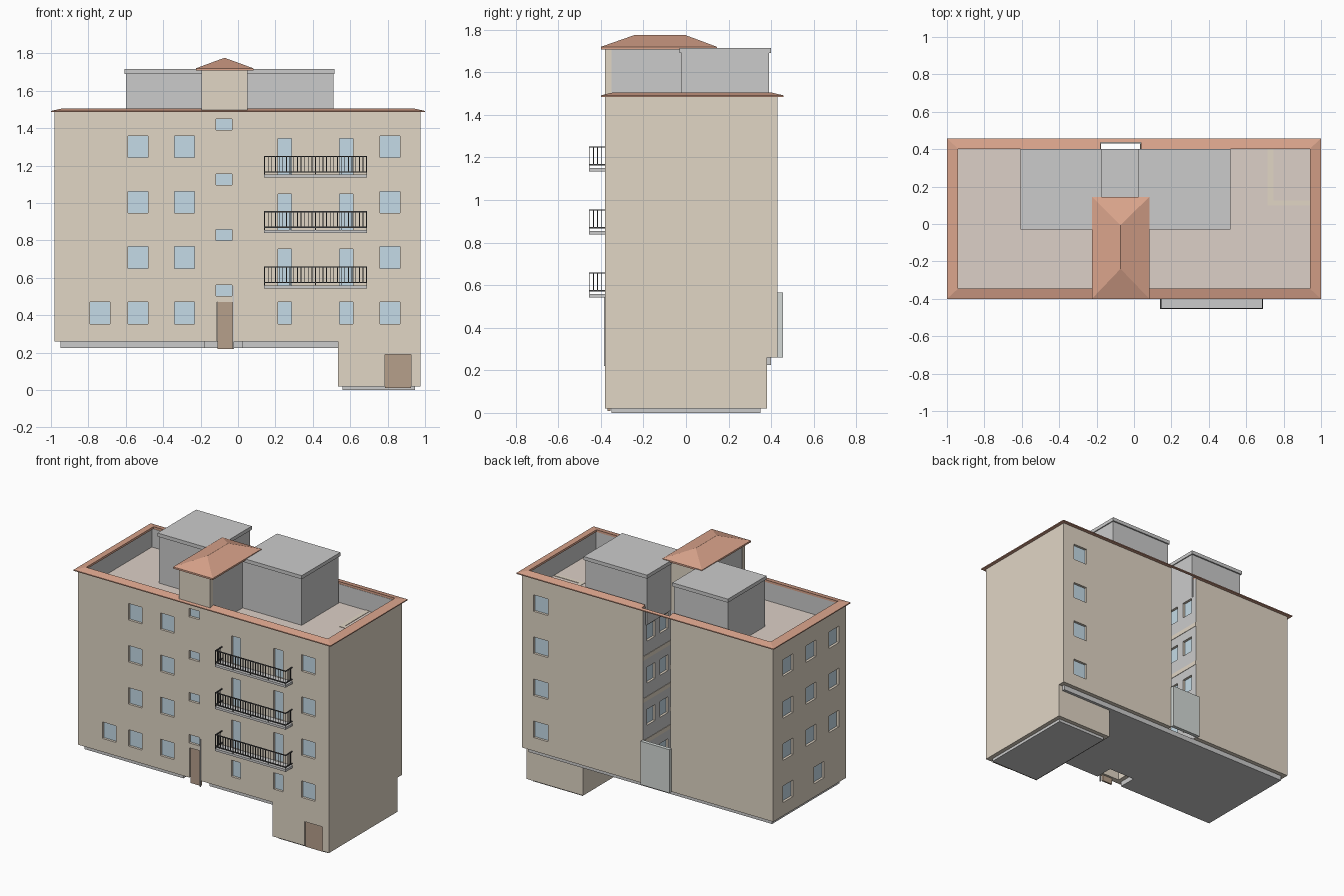
import bpy, bmesh

if "Cube" in bpy.data.objects:
    bpy.data.objects.remove(bpy.data.objects["Cube"])


def material(name, r, g, b):
    m = bpy.data.materials.new(name)
    m.diffuse_color = (r, g, b, 1)
    m.use_nodes = True
    m.node_tree.nodes["Principled BSDF"].inputs["Base Color"].default_value = m.diffuse_color
    return m


TAN = material("wall_tan", .75, .67, .56)
GREY = material("plain_grey", .8, .8, .8)
DECK = material("deck", .72, .63, .57)
TILE = material("terracotta", .70, .37, .26)
GLASS = material("glass", .56, .71, .80)
SCREEN = material("screen_glass", .66, .70, .68)
WOOD = material("door_brown", .47, .35, .26)
DARK = material("rail_dark", .08, .08, .08)


def finish(name, bm, *mats):
    bmesh.ops.recalc_face_normals(bm, faces=bm.faces)
    me = bpy.data.meshes.new(name)
    bm.to_mesh(me)
    bm.free()
    ob = bpy.data.objects.new(name, me)
    bpy.context.collection.objects.link(ob)
    for m in mats:
        me.materials.append(m)
    return ob


def add_box(bm, x0, x1, y0, y1, z0, z1):
    v = [bm.verts.new((x, y, z)) for x in (x0, x1) for y in (y0, y1) for z in (z0, z1)]
    return [bm.faces.new([v[i] for i in f]) for f in
            ((0, 1, 3, 2), (4, 6, 7, 5), (0, 4, 5, 1), (2, 3, 7, 6), (0, 2, 6, 4), (1, 5, 7, 3))]


def boxes(name, items, *mats):
    bm = bmesh.new()
    for b in items:
        add_box(bm, *b)
    return finish(name, bm, *mats)


def loft(name, rings, mat, cap=False, close=False):
    """Join stacked four-cornered rings (x0, x1, y0, y1, z)."""
    bm = bmesh.new()
    vs = [[bm.verts.new(p) for p in ((a, c, z), (b, c, z), (b, d, z), (a, d, z))]
          for a, b, c, d, z in rings]
    pairs = list(zip(vs, vs[1:])) + ([(vs[-1], vs[0])] if close else [])
    for r, s in pairs:
        for i in range(4):
            j = (i + 1) % 4
            bm.faces.new((r[i], r[j], s[j], s[i]))
    if cap:
        bm.faces.new(vs[0])
        bm.faces.new(vs[-1])
    bmesh.ops.remove_doubles(bm, verts=bm.verts, dist=1e-5)
    return finish(name, bm, mat)


def cut(ob, cutter):
    m = ob.modifiers.new("cut", "BOOLEAN")
    m.operation, m.solver, m.object = "DIFFERENCE", "EXACT", cutter
    dg = bpy.context.evaluated_depsgraph_get()
    me = bpy.data.meshes.new_from_object(ob.evaluated_get(dg))
    ob.modifiers.clear()
    ob.data = me
    bpy.data.objects.remove(cutter)


# Main block: C-shaped plan with a light court at the back
plan = [(-.98, -.38), (.975, -.38), (.975, .43), (.035, .43),
        (.035, .12), (-.18, .12), (-.18, .43), (-.98, .43)]
bm = bmesh.new()
base = bm.faces.new([bm.verts.new((x, y, .26)) for x, y in plan])
ext = bmesh.ops.extrude_face_region(bm, geom=[base])["geom"]
for v in ext:
    if isinstance(v, bmesh.types.BMVert):
        v.co.z = 1.49
for f in bm.faces:
    c = f.calc_center_median()
    if len(f.verts) == 4 and -.2 < c.x < .05 and c.y > .1:
        f.material_index = 1
walls = finish("main_walls", bm, TAN, GREY, DECK)

# Openings on every face: recess plus pane
D, P, OUT = .025, .008, .05
recesses, panes = [], []


def opening(axis, face, sign, u0, u1, z0, z1):
    """sign is the outward direction of the wall along its axis."""
    for dest, a, b in ((recesses, face - sign * D, face + sign * OUT),
                       (panes, face - sign * (D + .001), face - sign * (D - P))):
        lo, hi = sorted((a, b))
        dest.append((lo, hi, u0, u1, z0, z1) if axis == "x" else (u0, u1, lo, hi, z0, z1))


STOREY = .296
for k in range(4):
    d = k * STOREY
    z0, z1 = 1.242 - d, 1.358 - d
    for x in (-.535, -.286, .813):
        opening("y", -.38, -1, x - .053, x + .053, z0, z1)
    opening("y", -.38, -1, -.117, -.032, 1.391 - d, 1.45 - d)
    for x in (.25, .58):
        opening("y", -.38, -1, x - .036, x + .036, z0 if k == 3 else 1.145 - d,
                z1 if k == 3 else 1.345 - d)
    opening("y", .43, 1, .775, .885, z0, z1)
    for y in ((.265, -.08) if k == 3 else (.265, .01, -.245)):
        opening("x", -.98, -1, y - .055, y + .055, z0, z1)
    for y in (.195, .34):
        opening("x", -.18, 1, y - .045, y + .045, z0, z1 - .004)
        opening("x", .035, -1, y - .045, y + .045, z0, z1 - .004)
opening("y", -.38, -1, -.79, -.685, .354, .47)
recesses += [(-.112, -.027, -.42, -.355, .2, .47),      # entrance doorway
             (-.15, .0, -.34, -.22, .2, .42)]           # open lobby underside
bm = bmesh.new()
for b in recesses:
    add_box(bm, *b)
pocket = add_box(bm, -.95, .945, -.35, .40, 1.36, 1.6)  # sunken roof deck
for f in pocket:
    f.material_index = 1
pocket[4].material_index = 2
for f in pocket:
    if max(v.co.z for v in f.verts) < 1.4:
        f.material_index = 2
cut(walls, finish("openings_cutter", bm, TAN, GREY, DECK))
boxes("window_panes", panes, GLASS)

# Floor bands in the court
boxes("court_bands", [(x0, x1, .12, .43, 1.12 - k * STOREY, 1.15 - k * STOREY)
                      for k in range(3) for x0, x1 in ((-.182, -.177), (.032, .037))], TAN)

# Terracotta coping with a gap over the court
rim = loft("roof_coping", [(-1, 1, -.4, .457, 1.485), (-1, 1, -.4, .457, 1.492),
                           (-.94, .94, -.345, .402, 1.505), (-.94, .94, -.345, .402, 1.49)],
           TILE, close=True)
cut(rim, boxes("coping_cutter", [(-.18, .037, .38, .437, 1.4, 1.6)], TILE))

# Deck marking
boxes("deck_strips", [(.715, .745, .10, .40, 1.358, 1.363),
                      (.745, .94, .10, .125, 1.358, 1.363)], TAN)

# Rooftop rooms and their caps
for side, x0, x1 in (("left", -.6, -.18), ("right", .03, .51)):
    boxes("rooftop_room_" + side, [(x0, x1, -.02, .39, 1.36, 1.69)], GREY)
    boxes("rooftop_cap_" + side, [(x0 - .006, x1 + .007, -.03, .40, 1.69, 1.715)], GREY)

# Stair tower with hipped roof
boxes("stair_tower", [(-.19, .05, -.35, .12, 1.36, 1.712)], GREY)
boxes("stair_tower_faces", [(-.195, .05, -.38, -.35, 1.49, 1.712),
                            (-.18, .035, .115, .122, 1.36, 1.712)], TAN)
loft("stair_tower_roof", [(-.225, .082, -.4, .145, 1.708), (-.225, .082, -.4, .145, 1.72),
                          (-.0725, -.0715, -.24, -.005, 1.776)], TILE, cap=True)

# Plinth, with a notch at the entrance
boxes("plinth", [(-.95, -.18, -.35, .40, .225, .26), (.025, .945, -.35, .40, .225, .26),
                 (-.18, .025, -.22, .40, .225, .26)], GREY)

# Lower garage wing
garage = boxes("garage_walls", [(.535, .975, -.38, .38, .02, .26)], TAN)
cut(garage, boxes("garage_cutter", [(.785, .925, -.42, -.36, 0, .19)], TAN))
boxes("garage_plinth", [(.56, .945, -.35, .35, 0, .021)], GREY)
boxes("garage_door", [(.785, .925, -.37, -.355, .01, .19)], WOOD)

# Entrance door and post
boxes("entrance_door", [(-.11, -.029, -.372, -.36, .22, .47)], WOOD)
boxes("entrance_post", [(-.03, -.022, -.385, -.378, .22, .555)], GREY)

# Screen across the court opening
boxes("court_screen", [(-.19, .037, .43, .455, .26, .565)], SCREEN)

# Balconies: slab, rails and bars
X0, X1, Y0, T = .14, .69, -.455, .006
for k in range(3):
    z = 1.135 - k * STOREY
    boxes(f"balcony_slab_{k + 1}", [(X0, X1, Y0, -.38, z, z + .016)], GREY)
    rails = []
    for h in (.028, .111):
        rails.append((X0, X1, Y0, Y0 + T, z + h, z + h + T))
        for x in (X0, X1 - T):
            rails.append((x, x + T, Y0 + T, -.38, z + h, z + h + T))
    for i in range(29):
        x = X0 + i * (X1 - X0 - .004) / 28
        low = .016 if i % 7 == 0 else .03
        rails.append((x, x + .004, Y0 + .001, Y0 + .005, z + low, z + .112))
    for i in range(1, 4):
        y = Y0 + i * .019
        for x in (X0 + .001, X1 - .005):
            rails.append((x, x + .004, y, y + .004, z + .03, z + .112))
    boxes(f"balcony_railing_{k + 1}", rails, DARK)
